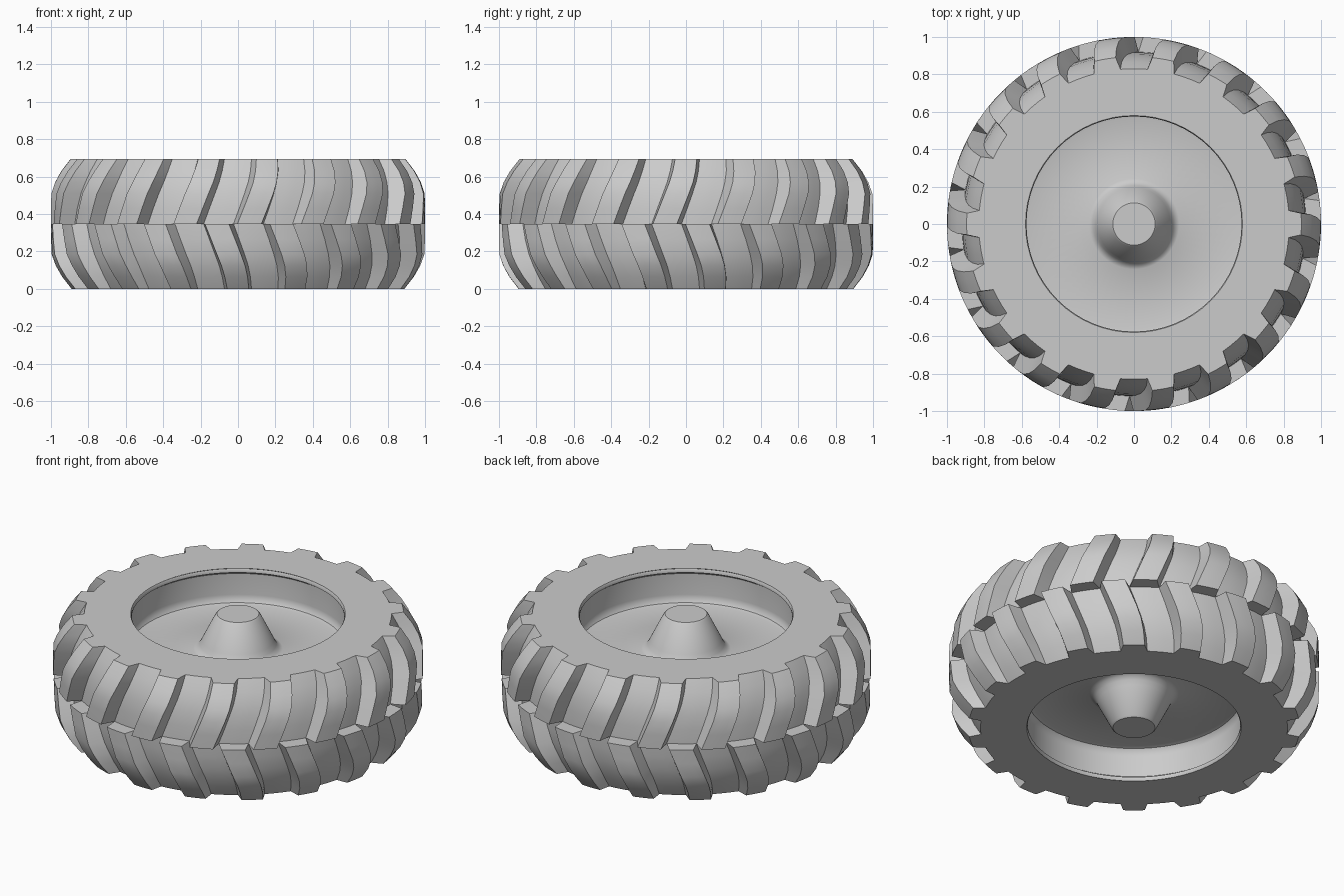
import bpy
import bmesh
import math

if "Cube" in bpy.data.objects:
    bpy.data.objects.remove(bpy.data.objects["Cube"])

H = 0.695          # wheel height
MID = H / 2
LUGS = 18

rubber = bpy.data.materials.new("plain_grey")
rubber.diffuse_color = (0.6, 0.6, 0.6, 1)
rubber.use_nodes = True
rubber.node_tree.nodes["Principled BSDF"].inputs["Base Color"].default_value = rubber.diffuse_color


def finish(name, bm, angle):
    bmesh.ops.remove_doubles(bm, verts=bm.verts, dist=1e-5)
    bmesh.ops.recalc_face_normals(bm, faces=bm.faces)
    mesh = bpy.data.meshes.new(name)
    bm.to_mesh(mesh)
    bm.free()
    mesh.materials.append(rubber)
    ob = bpy.data.objects.new(name, mesh)
    bpy.context.collection.objects.link(ob)
    bpy.ops.object.select_all(action='DESELECT')
    ob.select_set(True)
    bpy.context.view_layer.objects.active = ob
    bpy.ops.object.shade_smooth_by_angle(angle=math.radians(angle))
    return ob


def bridge(bm, columns, close_profile):
    """Skin neighbouring profile columns around the axis."""
    n, m = len(columns), len(columns[0])
    for i in range(n):
        a, b = columns[i], columns[(i + 1) % n]
        for j in range(m if close_profile else m - 1):
            k = (j + 1) % m
            bm.faces.new((a[j], b[j], b[k], a[k]))


def polar(r, deg, z):
    t = math.radians(deg)
    return (r * math.cos(t), r * math.sin(t), z)


# Tread rows from the centre seam to the sidewall:
# height, lug radius, groove radius, twist in degrees
ROWS = [(MID, 1.0, 0.92, -6.5), (0.43, 1.0, 0.917, -4.6),
        (0.51, 0.998, 0.907, -2.8), (0.57, 0.978, 0.89, -1.5),
        (0.63, 0.945, 0.866, -0.6), (H, 0.895, 0.83, 0.0)]

# One tread pitch: angle from groove centre, and whether it lies on a lug
PITCH = [(-5, 0), (-1.7, 0), (1.7, 0), (5, 0),
         (6.3, 1), (8.8, 1), (11.2, 1), (13.7, 1)]


def tread_half(name, lower):
    bm = bmesh.new()
    columns = []
    for k in range(LUGS):
        for offset, lug in PITCH:
            base = 90 + k * 360 / LUGS + offset + (10 if lower else 0)
            pts = [(0.66, base, MID), (0.8, base - 6.5, MID)]
            pts += [(ro if lug else ri, base + tw, z) for z, ro, ri, tw in ROWS]
            pts += [(0.58, base, H), (0.66, base, 0.65)]
            columns.append([bm.verts.new(polar(r, a, H - z if lower else z))
                            for r, a, z in pts])
    bridge(bm, columns, True)
    return finish(name, bm, 26)


tread_half("upper_tread", False)
tread_half("lower_tread", True)

# Wheel centre: tapered hub, disc, and rim wall with a lip, same on both sides
half = [(0, H), (0.113, H), (0.122, H - 0.008), (0.195, 0.54),
        (0.207, 0.515), (0.222, 0.495), (0.242, 0.486), (0.565, 0.482),
        (0.585, 0.488), (0.597, 0.505), (0.6, 0.53), (0.6, 0.655),
        (0.59, 0.668), (0.575, 0.672), (0.575, 0.685), (0.58, H - 0.001),
        (0.63, 0.67)]
profile = half + [(r, H - z) for r, z in reversed(half)]
bm = bmesh.new()
SEG = 64
cols = [[bm.verts.new(polar(r, 360 * i / SEG, z)) for r, z in profile]
        for i in range(SEG)]
# Skin without the degenerate faces on the axis
for i in range(SEG):
    a, b = cols[i], cols[(i + 1) % SEG]
    for j in range(1, len(profile) - 2):
        bm.faces.new((a[j], b[j], b[j + 1], a[j + 1]))
# Flat hub ends
bm.faces.new([c[1] for c in cols])
bm.faces.new([c[-2] for c in cols])
bmesh.ops.delete(bm, geom=[v for v in bm.verts if not v.link_faces], context='VERTS')
finish("rim_and_hub", bm, 35)
